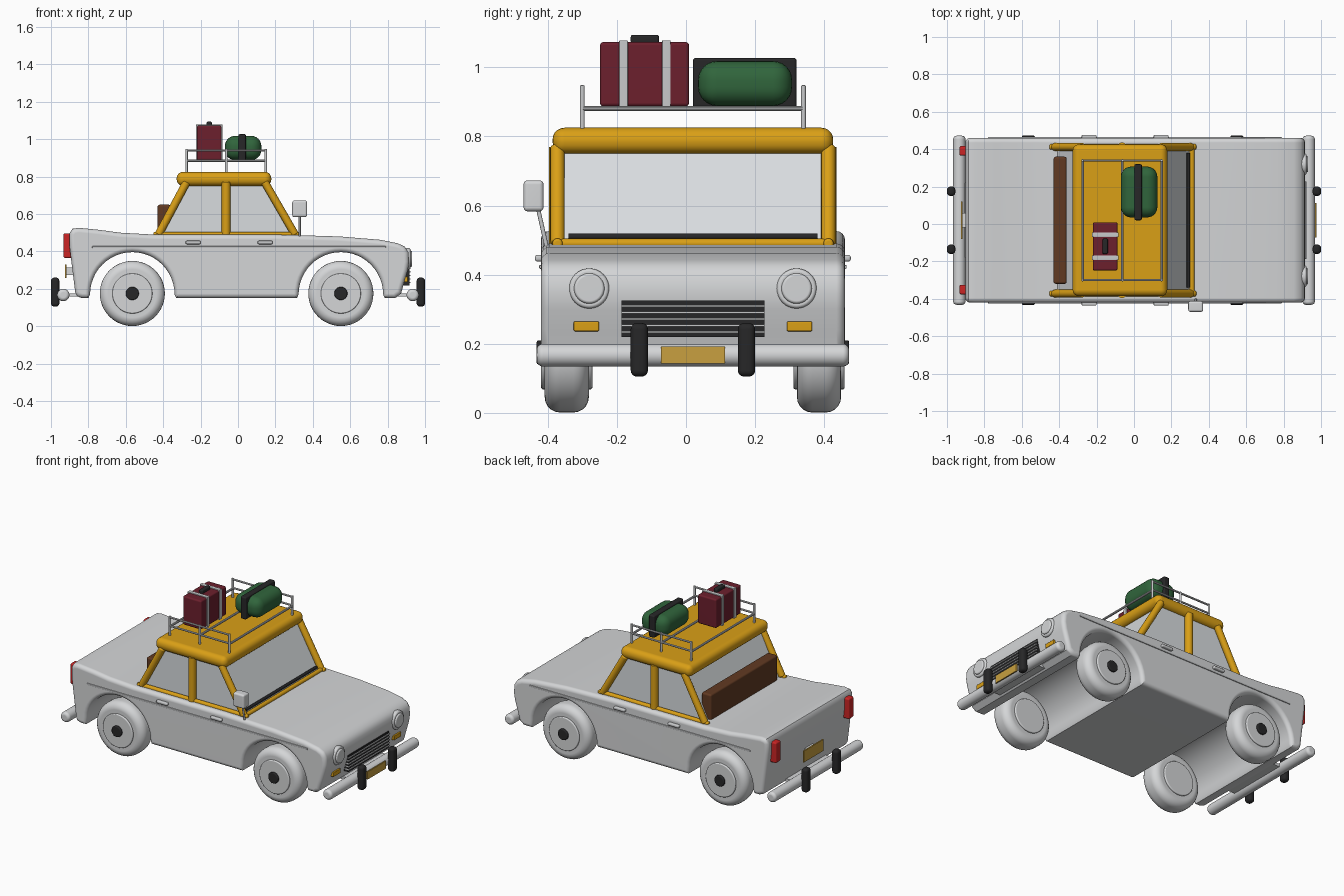
import bpy, bmesh, math
from mathutils import Vector

cube = bpy.data.objects.get("Cube")
if cube:
    bpy.data.objects.remove(cube, do_unlink=True)

CENTRE_Y = 0.02  # the car sits off centre because only one mirror sticks out


def material(name, r, g, b):
    m = bpy.data.materials.new(name)
    m.use_nodes = True
    m.diffuse_color = (r, g, b, 1)
    bsdf = next(n for n in m.node_tree.nodes if n.type == 'BSDF_PRINCIPLED')
    bsdf.inputs["Base Color"].default_value = (r, g, b, 1)
    return m


WHITE = material("body white", .66, .67, .68)
CHROME = material("pale metal", .58, .59, .6)
GLASS = material("window glass", .69, .72, .74)
YELLOW = material("cab yellow", .7, .35, .008)
BLACK = material("black rubber", .02, .02, .021)
MAROON = material("maroon leather", .15, .014, .026)
GREEN = material("green canvas", .03, .13, .045)
BROWN = material("brown leather", .12, .042, .016)
RED = material("tail light red", .6, .018, .018)
GOLD = material("plate gold", .58, .35, .05)


def bevel(bm, edges, width, segments):
    if width:
        bmesh.ops.bevel(bm, geom=edges, offset=width, offset_type='OFFSET',
                        segments=segments, profile=.5, affect='EDGES', clamp_overlap=False)


def finish(name, bm, mat):
    bmesh.ops.recalc_face_normals(bm, faces=bm.faces[:])
    mesh = bpy.data.meshes.new(name)
    bm.to_mesh(mesh)
    bm.free()
    mesh.materials.append(mat)
    mesh.shade_smooth()
    mesh.set_sharp_from_angle(angle=math.radians(35))
    ob = bpy.data.objects.new(name, mesh)
    bpy.context.scene.collection.objects.link(ob)
    ob.location.y = CENTRE_Y
    ob.modifiers.new("weighted normals", 'WEIGHTED_NORMAL').keep_sharp = True
    return ob


def box(name, xs, ys, zs, mat, width=0, segments=3):
    """Box between the given limits, with rounded edges."""
    bm = bmesh.new()
    bmesh.ops.create_cube(bm, size=1)
    for v in bm.verts:
        v.co = [lim[0] if c < 0 else lim[1] for lim, c in zip((xs, ys, zs), v.co)]
    bevel(bm, bm.edges[:], width, segments)
    return finish(name, bm, mat)


def rod(name, a, b, radius, mat, width=0, segments=4, sides=16):
    """Cylinder from a to b, with rounded rims."""
    a, b = Vector(a), Vector(b)
    bm = bmesh.new()
    bmesh.ops.create_cone(bm, cap_ends=True, segments=sides, radius1=radius,
                          radius2=radius, depth=(b - a).length)
    rims = [e for e in bm.edges if abs(e.verts[0].co.z - e.verts[1].co.z) < 1e-5]
    bevel(bm, rims, width, segments)
    turn = (b - a).to_track_quat('Z', 'Y').to_matrix()
    for v in bm.verts:
        v.co = turn @ v.co + (a + b) / 2
    return finish(name, bm, mat)


def prism(name, outline, half, mat, width=0, segments=4):
    """Side outline in x and z, extruded across the car."""
    bm = bmesh.new()
    face = bm.faces.new([bm.verts.new((x, -half, z)) for x, z in outline])
    ext = bmesh.ops.extrude_face_region(bm, geom=[face])
    for v in ext["geom"]:
        if isinstance(v, bmesh.types.BMVert):
            v.co.y = half
    bmesh.ops.recalc_face_normals(bm, faces=bm.faces[:])
    rims = [e for e in bm.edges if abs(e.verts[0].co.y - e.verts[1].co.y) < 1e-5]
    bevel(bm, rims, width, segments)
    return finish(name, bm, mat)


def arch(cx, steps=24, r=.226):
    return [(cx - r * math.cos(math.pi * i / steps), .17 + r * math.sin(math.pi * i / steps))
            for i in range(steps + 1)]


REAR_AXLE, FRONT_AXLE, AXLE_Z = -.565, .55, .175

# Body shell with both wheel arches
prism("body", [(-.87, .18), (-.86, .16), (-.835, .15), (-.8, .15)]
      + arch(REAR_AXLE) + [(-.33, .15), (.315, .15)] + arch(FRONT_AXLE)
      + [(.785, .15), (.84, .15), (.872, .175), (.89, .24), (.908, .3), (.915, .345),
         (.911, .395), (.892, .425), (.855, .443), (.76, .462), (.54, .48), (.2, .49),
         (-.45, .49), (-.63, .5), (-.74, .515), (-.85, .526), (-.885, .521),
         (-.902, .495), (-.9, .42)], .44, WHITE, .025)

# Cabin
prism("cabin_glass", [(-.415, .48), (.295, .48), (.13, .78), (-.27, .78)], .378, GLASS)
box("roof", (-.328, .178), (-.406, .406), (.75, .825), YELLOW, .034, 5)
rod("windscreen_sill", (.31, -.392, .49), (.31, .392, .49), .014, YELLOW)
rod("wiper_strip", (.291, -.36, .51), (.291, .36, .51), .009, BLACK)
box("rear_seat", (-.43, -.36), (-.34, .34), (.48, .65), BROWN, .012)

for s, side in ((1, "left"), (-1, "right")):
    y = s * .392
    rod(side + "_front_pillar", (.305, y, .49), (.143, y, .77), .021, YELLOW, .006)
    rod(side + "_rear_pillar", (-.425, y, .49), (-.275, y, .77), .021, YELLOW, .006)
    rod(side + "_middle_pillar", (-.064, y, .48), (-.064, y, .77), .024, YELLOW)
    rod(side + "_window_rail", (-.452, y, .49), (.333, y, .49), .015, YELLOW, .008)

    # Side trim and door handles
    ys = sorted((s * .43, s * .445))
    box(side + "_side_trim", (-.78, .79), ys, (.417, .428), CHROME, .003, 2)
    for x in (-.24, .145):
        box(side + "_door_handle", (x - .04, x + .04), sorted((s * .43, s * .457)),
            (.438, .457), CHROME, .007)

    # Wheels
    for x, end in ((FRONT_AXLE, "front"), (REAR_AXLE, "rear")):
        for part, inner, outer, radius, mat, width in (
                ("tyre", .301, .429, .174, WHITE, .045),
                ("wheel_disc", .291, .439, .107, WHITE, .006),
                ("hub", .32, .452, .035, BLACK, .006)):
            rod(f"{side}_{end}_{part}", (x, s * inner, AXLE_Z), (x, s * outer, AXLE_Z),
                radius, mat, width, 5, 48)

    # Lamps
    rod(side + "_headlight_ring", (.86, s * .3, .36), (.922, s * .3, .36), .058, WHITE, .01, 3, 32)
    rod(side + "_headlight_lens", (.88, s * .3, .36), (.931, s * .3, .36), .044, WHITE, .008, 3, 32)
    box(side + "_indicator", (.87, .908), sorted((s * .272, s * .345)), (.236, .265), YELLOW, .004)
    box(side + "_tail_light", (-.933, -.87), sorted((s * .345, s * .397)), (.364, .497), RED, .01)

# Bumpers with overriders
for d, end in ((1, "front"), (-1, "rear")):
    rod(end + "_bumper", (d * .934, -.452, .167), (d * .934, .452, .167), .033, WHITE, .018, 4, 24)
    for y in (-.155, .155):
        box(end + "_overrider", sorted((d * .955, d)), (y - .025, y + .025), (.105, .26), BLACK, .018, 4)
    box(end + "_bumper_bracket", sorted((d * .84, d * .934)), (-.2, .2), (.158, .176), WHITE)

# Grille and number plates
box("grille", (.87, .917), (-.207, .207), (.219, .325), BLACK)
for i in range(5):
    z = .234 + i * .0188
    box("grille_slat", (.88, .923), (-.207, .207), (z - .0035, z + .0035), CHROME)
box("front_plate", (.967, .975), (-.093, .093), (.143, .192), GOLD)
box("rear_plate", (-.924, -.916), (-.1, .1), (.257, .33), GOLD)
box("rear_plate_mount", (-.916, -.87), (-.04, .04), (.275, .315), WHITE)

# Door mirror on the right side only
box("mirror", (.29, .37), (-.49, -.432), (.583, .673), WHITE, .012)
rod("mirror_arm", (.33, -.45, .6), (.33, -.422, .475), .006, CHROME)

# Roof rack
RACK_X = (-.275, -.062, .148)
for y in (-.32, .32):
    for z in (.885, .94):
        rod("rack_rail", (RACK_X[0], y, z), (RACK_X[2], y, z), .006, CHROME, sides=10)
    for x in RACK_X:
        rod("rack_post", (x, y, .81), (x, y, .948), .007, CHROME, .003, 2, 10)
for x in RACK_X:
    rod("rack_crossbar", (x, -.32, .881), (x, .32, .881), .007, CHROME, sides=10)

# Suitcase
box("suitcase", (-.22, -.088), (-.269, -.011), (.887, 1.073), MAROON, .01)
for y in (-.201, -.077):
    box("suitcase_strap", (-.225, -.083), (y - .0125, y + .0125), (.884, 1.078), CHROME, .003, 2)
box("suitcase_handle", (-.168, -.14), (-.18, -.098), (1.068, 1.094), BLACK, .007)

# Holdall
box("holdall", (-.07, .125), (.015, .287), (.888, 1.018), GREEN, .055, 6)
box("holdall_strap", (.002, .042), (0, .3), (.884, 1.027), BLACK, .008)
